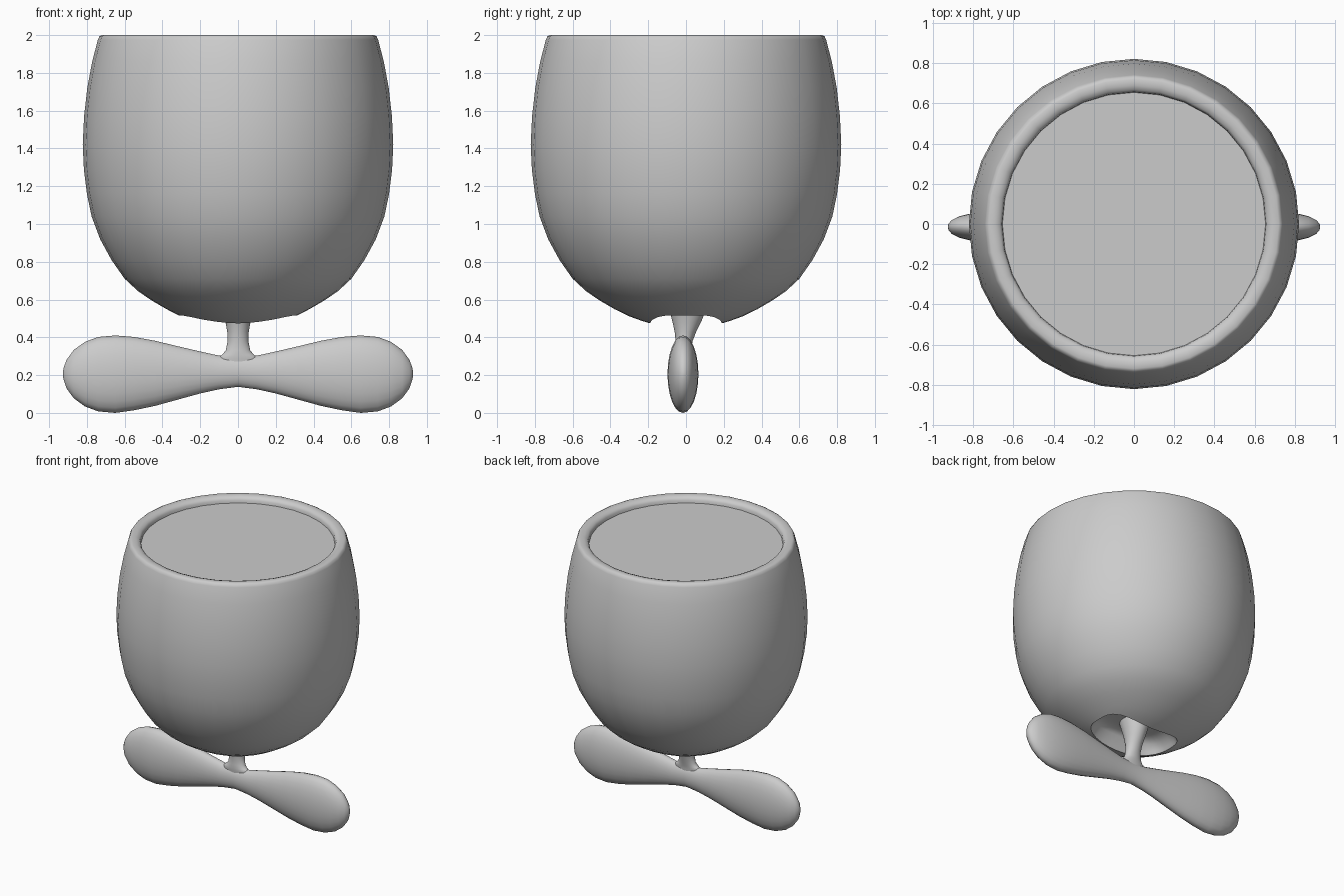
import bpy, bmesh, math

if "Cube" in bpy.data.objects:
    bpy.data.objects.remove(bpy.data.objects["Cube"])

SIDES = 32
grey = bpy.data.materials.new("plain grey")
grey.diffuse_color = (0.6, 0.6, 0.6, 1)
grey.use_nodes = True
grey.node_tree.nodes["Principled BSDF"].inputs["Base Color"].default_value = grey.diffuse_color


def loft(name, rings, cap_start=True, cap_end=True):
    """Skin a list of point rings into one smooth object."""
    bm = bmesh.new()
    rows = [[bm.verts.new(p) for p in ring] for ring in rings]
    n = len(rows[0])
    for a, b in zip(rows, rows[1:]):
        for i in range(n):
            j = (i + 1) % n
            bm.faces.new((a[i], a[j], b[j], b[i]))
    if cap_start:
        bm.faces.new(rows[0][::-1])
    if cap_end:
        bm.faces.new(rows[-1])
    bmesh.ops.recalc_face_normals(bm, faces=bm.faces)
    mesh = bpy.data.meshes.new(name)
    bm.to_mesh(mesh)
    bm.free()
    mesh.materials.append(grey)
    obj = bpy.data.objects.new(name, mesh)
    bpy.context.collection.objects.link(obj)
    bpy.context.view_layer.objects.active = obj
    obj.select_set(True)
    bpy.ops.object.shade_smooth_by_angle(angle=math.radians(50))
    obj.select_set(False)
    return obj


def oval(a, b, n=SIDES, power=2.0):
    """Superellipse outline."""
    pts = []
    for i in range(n):
        t = 2 * math.pi * i / n
        c, s = math.cos(t), math.sin(t)
        k = (abs(c) ** power + abs(s) ** power) ** (-1 / power)
        pts.append((a * k * c, b * k * s))
    return pts


def flat_ring(a, b, z, power=2.0, y0=0.0):
    return [(x, y + y0, z) for x, y in oval(a, b, power=power)]


# Cup outline as (radius, height) from the bottom to the lip
outline = [(0, 0.45), (0.19, 0.474), (0.25, 0.492), (0.31, 0.515), (0.38, 0.55),
           (0.46, 0.597), (0.53, 0.645), (0.6, 0.71), (0.67, 0.81), (0.73, 0.92),
           (0.775, 1.04), (0.80, 1.16), (0.816, 1.29), (0.822, 1.42), (0.815, 1.57),
           (0.798, 1.72), (0.772, 1.86), (0.742, 1.975), (0.734, 1.993), (0.72, 2.0)]


def bottom_height(r):
    for (r0, z0), (r1, z1) in zip(outline, outline[1:]):
        if r0 <= r <= r1:
            return z0 + (z1 - z0) * (r - r0) / (r1 - r0)


# Cup: closed well in the base, opening blended into the round wall, then the lip
opening = oval(0.31, 0.19, power=3)
wide = oval(0.46, 0.46)
rings = [flat_ring(0.08, 0.09, 0.60), flat_ring(0.2, 0.14, 0.60, 2.5),
         flat_ring(0.27, 0.165, 0.575, 3)]
rings.append([(x * 0.96, y * 0.96, bottom_height(math.hypot(x, y)) + 0.02) for x, y in opening])
for t in (0, 0.15, 0.4, 0.7):
    ring = []
    for (x0, y0), (x1, y1) in zip(opening, wide):
        x, y = x0 + (x1 - x0) * t, y0 + (y1 - y0) * t
        ring.append((x, y, bottom_height(math.hypot(x, y))))
    rings.append(ring)
rings += [flat_ring(r, r, z) for r, z in outline[5:]]
rings += [flat_ring(r, r, z) for r, z in
          [(0.69, 1.998), (0.668, 1.99), (0.658, 1.975), (0.655, 1.955)]]
loft("cup", rings, cap_start=True, cap_end=False)

# Flat surface inside the lip
loft("inner_disc", [flat_ring(0.655, 0.655, 1.955), flat_ring(0.3, 0.3, 1.955)], False)

# Stem, flaring into the well above and the tail below: (half x, half y, centre y, height)
stem = [(0.04, 0.03, -0.02, 0.2), (0.12, 0.035, -0.02, 0.285), (0.085, 0.038, -0.02, 0.307),
        (0.065, 0.04, -0.015, 0.33), (0.055, 0.045, -0.01, 0.38), (0.057, 0.057, -0.003, 0.43),
        (0.066, 0.075, 0.004, 0.48), (0.078, 0.092, 0.008, 0.53), (0.1, 0.11, 0.005, 0.61)]
loft("stem", [flat_ring(a, b, z, y0=y0) for a, b, y0, z in stem])

# Two-lobed tail: (x, lower edge, upper edge, half thickness), mirrored to both sides
half = [(0, 0.138, 0.30, 0.045), (0.1, 0.125, 0.303, 0.048), (0.2, 0.103, 0.325, 0.055),
        (0.32, 0.07, 0.353, 0.064), (0.44, 0.037, 0.382, 0.073), (0.55, 0.014, 0.402, 0.08),
        (0.65, 0.0, 0.41, 0.082), (0.74, 0.008, 0.402, 0.078), (0.81, 0.034, 0.376, 0.068),
        (0.87, 0.078, 0.333, 0.053), (0.908, 0.13, 0.28, 0.034), (0.923, 0.175, 0.24, 0.016),
        (0.927, 0.2, 0.215, 0.005)]
full = [(-x, lo, hi, w) for x, lo, hi, w in half[:0:-1]] + half
loft("tail", [[(x, -0.02 + 0.006 * abs(x) + p, (lo + hi) / 2 + q)
               for p, q in oval(w, (hi - lo) / 2, 24)] for x, lo, hi, w in full])
